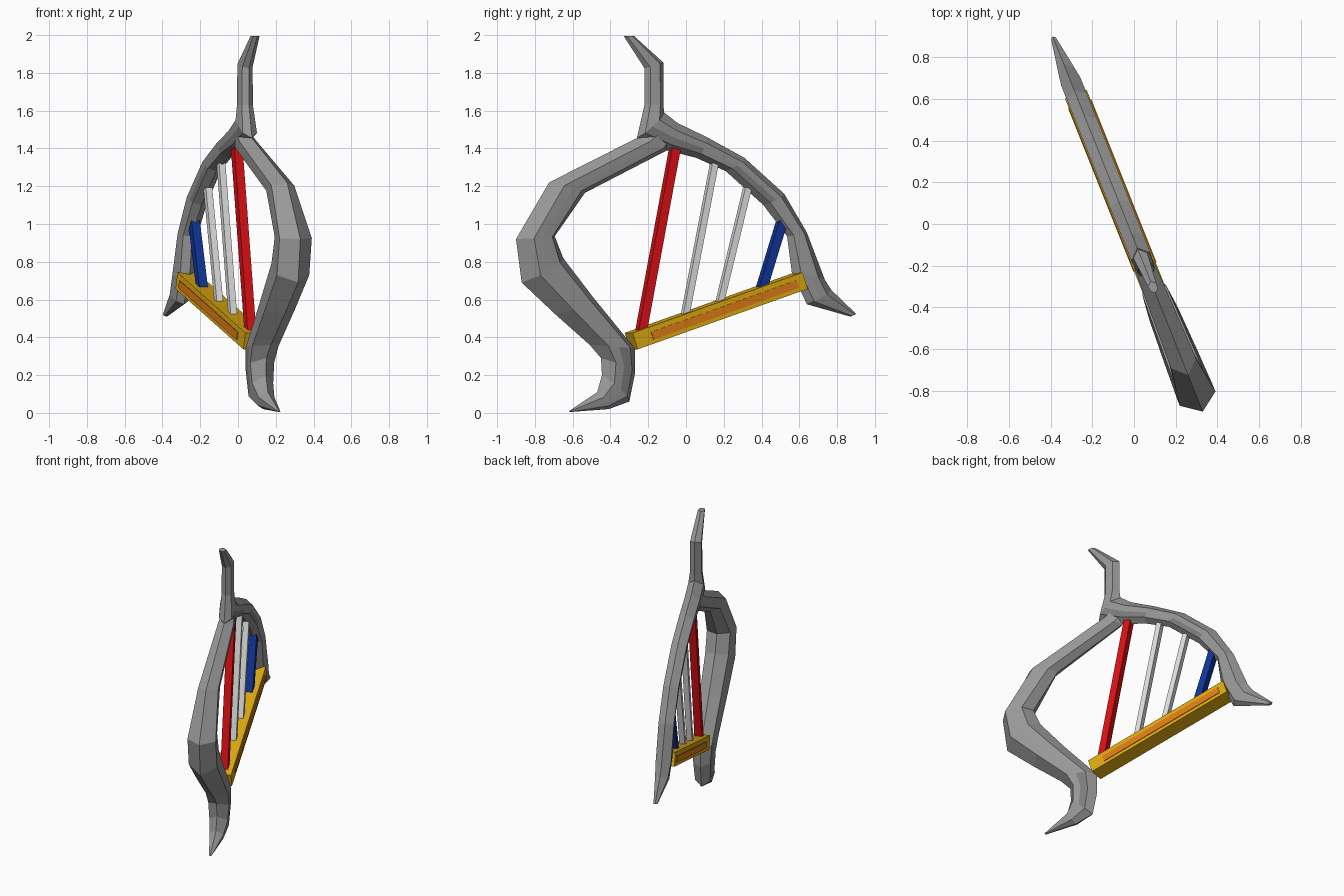
import bpy, bmesh, math
from mathutils import Vector

if "Cube" in bpy.data.objects:
    bpy.data.objects.remove(bpy.data.objects["Cube"])

# The harp lies in an upright plane turned about z: x = -0.4 y - 0.03
U = Vector((-0.371, 0.928, 0))     # along the plane
N = Vector((0.928, 0.371, 0))      # plane thickness direction


def P(y, z, n=0.0):
    return Vector((-0.4 * y - 0.03, y, z)) + N * n


def mat(name, c):
    m = bpy.data.materials.new(name)
    m.diffuse_color = (*c, 1)
    m.use_nodes = True
    m.node_tree.nodes["Principled BSDF"].inputs["Base Color"].default_value = m.diffuse_color
    return m


GREY = mat("grey", (0.32, 0.32, 0.32))
DARK = mat("dark_grey", (0.21, 0.21, 0.21))
GOLD = mat("gold", (0.72, 0.40, 0.005))
ORANGE = mat("orange", (0.72, 0.20, 0.008))
RED = mat("red", (0.72, 0.005, 0.007))
WHITE = mat("white", (0.75, 0.75, 0.75))
BLUE = mat("blue", (0.005, 0.035, 0.33))


def finish(name, bm, mats):
    bmesh.ops.recalc_face_normals(bm, faces=bm.faces)
    me = bpy.data.meshes.new(name)
    bm.to_mesh(me)
    bm.free()
    for m in mats:
        me.materials.append(m)
    ob = bpy.data.objects.new(name, me)
    bpy.context.collection.objects.link(ob)
    return ob


# Cross-section: (fraction from outer to inner edge, share of half thickness)
HALF = [(0.3, 1.0), (0.55, 0.92), (0.8, 0.82)]
SECTION = [(0, 0)] + HALF + [(1, 0)] + [(f, -h) for f, h in reversed(HALF)]


def limb(name, stations, dark):
    """Loft ridged sections; each station is outer y,z, inner y,z, half thickness."""
    bm = bmesh.new()
    rings = []
    for oy, oz, iy, iz, h in stations:
        rings.append([bm.verts.new(P(oy + (iy - oy) * f, oz + (iz - oz) * f, h * s))
                      for f, s in SECTION])
    k = len(SECTION)
    for i, (a, b) in enumerate(zip(rings, rings[1:])):
        for j in range(k):
            f = bm.faces.new((a[j], a[(j + 1) % k], b[(j + 1) % k], b[j]))
            # worn darker strip along the flat sides
            if j in (2, 5) and i in dark:
                f.material_index = 1
    bm.faces.new(rings[0])
    bm.faces.new(rings[-1])
    return finish(name, bm, (GREY, DARK))


# Curved sound body, from foot tip up to the crown
limb("curved_body", [
    (-0.62, 0.01, -0.61, 0.005, 0.008),
    (-0.47, 0.11, -0.41, 0.02, 0.045),
    (-0.445, 0.20, -0.30, 0.06, 0.06),
    (-0.45, 0.29, -0.27, 0.21, 0.068),
    (-0.51, 0.36, -0.27, 0.34, 0.075),
    (-0.69, 0.52, -0.49, 0.61, 0.085),
    (-0.87, 0.69, -0.65, 0.82, 0.092),
    (-0.90, 0.92, -0.695, 0.935, 0.092),
    (-0.725, 1.22, -0.535, 1.165, 0.065),
    (-0.26, 1.455, -0.10, 1.39, 0.05),
    (-0.17, 1.51, -0.09, 1.42, 0.04),
], {2, 3})

# Crown horn flowing into the arched neck
limb("horn_and_arch", [
    (-0.275, 1.995, -0.33, 1.995, 0.022),
    (-0.12, 1.855, -0.22, 1.825, 0.036),
    (-0.12, 1.63, -0.22, 1.63, 0.038),
    (-0.115, 1.59, -0.26, 1.455, 0.05),
    (-0.045, 1.535, -0.10, 1.39, 0.05),
    (0.11, 1.46, 0.055, 1.35, 0.05),
    (0.31, 1.35, 0.21, 1.28, 0.05),
    (0.52, 1.16, 0.41, 1.10, 0.05),
    (0.64, 0.955, 0.535, 0.935, 0.05),
    (0.735, 0.705, 0.56, 0.745, 0.05),
    (0.77, 0.65, 0.64, 0.575, 0.042),
    (0.90, 0.525, 0.87, 0.51, 0.012),
], {3, 4, 6})


def bar(name, p, q, width, depth, m, n=0.0):
    """Box between two (y, z) points; width in the plane, depth across it."""
    a, b = P(*p, n), P(*q, n)
    side = (b - a).normalized().cross(N)
    bm = bmesh.new()
    ends = [[bm.verts.new(c + side * (s * width / 2) + N * (t * depth / 2))
             for s, t in ((-1, -1), (1, -1), (1, 1), (-1, 1))] for c in (a, b)]
    for j in range(4):
        bm.faces.new((ends[0][j], ends[0][(j + 1) % 4], ends[1][(j + 1) % 4], ends[1][j]))
    bm.faces.new(ends[0])
    bm.faces.new(ends[1])
    return finish(name, bm, (m,))


# Gold string rail with an orange inlay on each side
bar("string_rail", (-0.29, 0.38), (0.61, 0.70), 0.092, 0.112, GOLD)
for label, s in (("right", 1), ("left", -1)):
    bar("rail_inlay_" + label, (-0.20, 0.408), (0.57, 0.682), 0.042, 0.006, ORANGE, s * 0.057)

# Strings, square bars from rail to arch
for name, p, q, w, m in [
    ("red_string", (-0.24, 0.42), (-0.055, 1.42), 0.048, RED),
    ("white_string_1", (-0.01, 0.49), (0.15, 1.32), 0.036, WHITE),
    ("white_string_2", (0.17, 0.55), (0.325, 1.19), 0.036, WHITE),
    ("blue_string", (0.385, 0.61), (0.51, 1.02), 0.048, BLUE),
]:
    bar(name, p, q, w, w, m)
